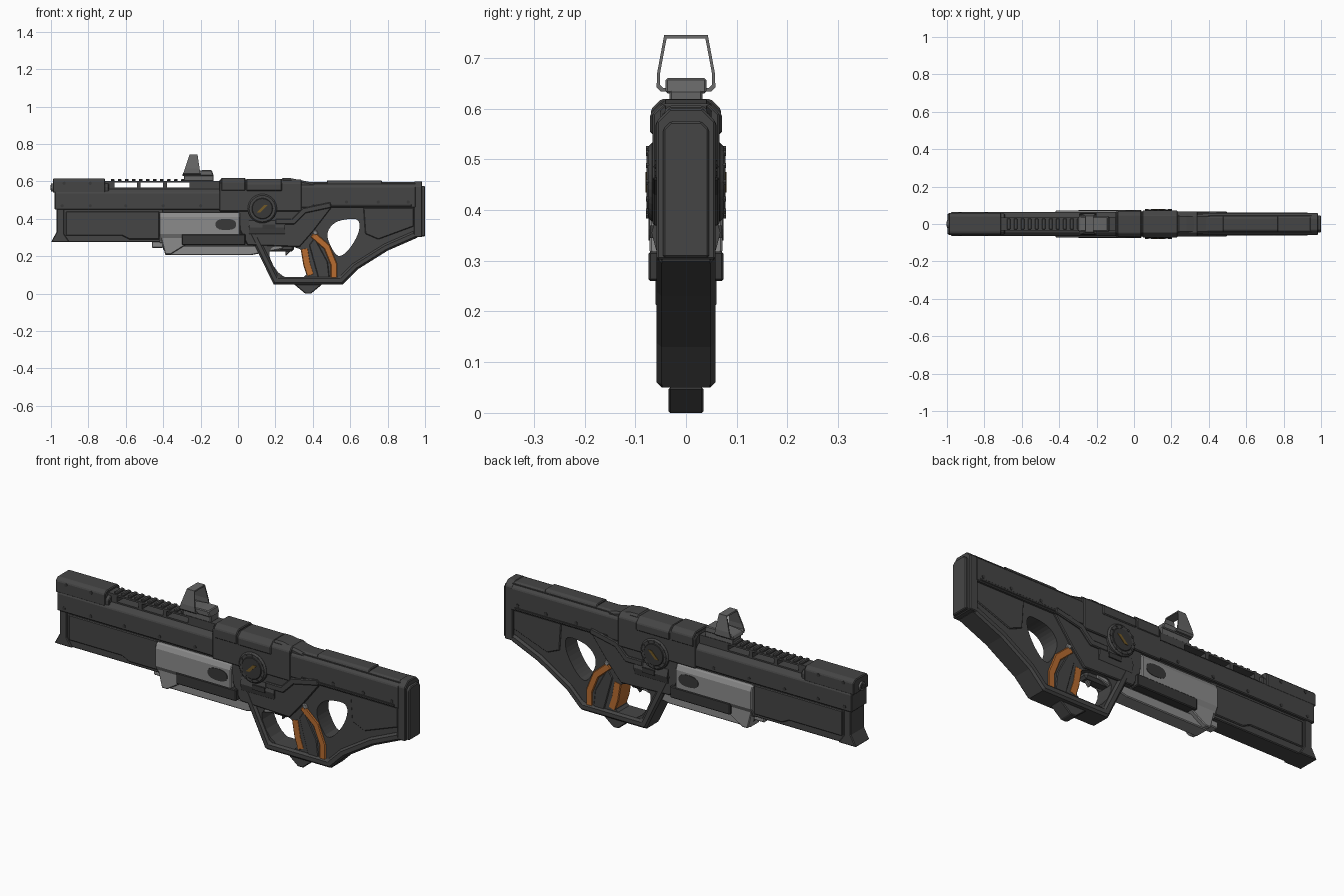
import bpy, bmesh, math
from mathutils import Vector

old = bpy.data.objects.get("Cube")
if old:
    bpy.data.objects.remove(old)


def material(name, red, green, blue):
    mat = bpy.data.materials.new(name)
    mat.use_nodes = True
    mat.diffuse_color = (red, green, blue, 1)
    mat.node_tree.nodes["Principled BSDF"].inputs["Base Color"].default_value = mat.diffuse_color
    return mat


DARK = material("dark grey", .06, .06, .06)
CHARCOAL = material("charcoal", .04, .04, .04)
LIGHT = material("light grey", .26, .26, .26)
MID = material("mid grey", .13, .13, .13)
ORANGE = material("orange", .48, .15, .03)
OCHRE = material("dull ochre", .17, .1, .02)
FINE = .004


def solid(name, mat, outline, low, high, axis, holes=(), chamfer=0):
    """Extrude an outline of (x, z) points along y, or of (y, z) points along x."""
    def place(point, depth):
        across, up = point
        return Vector((across, depth, up) if axis == 'y' else (depth, across, up))

    bm = bmesh.new()
    for loop in [outline, *holes]:
        verts = [bm.verts.new(place(point, low)) for point in loop]
        if holes:
            for start, end in zip(verts, verts[1:] + verts[:1]):
                bm.edges.new((start, end))
        else:
            bm.faces.new(verts)
    if holes:
        bmesh.ops.triangle_fill(bm, edges=bm.edges[:], use_beauty=True)
    extruded = bmesh.ops.extrude_face_region(bm, geom=bm.faces[:])["geom"]
    moved = [item for item in extruded if isinstance(item, bmesh.types.BMVert)]
    bmesh.ops.translate(bm, vec=place((0, 0), high - low), verts=moved)
    bmesh.ops.recalc_face_normals(bm, faces=bm.faces[:])
    mesh = bpy.data.meshes.new(name)
    bm.to_mesh(mesh)
    bm.free()
    mesh.materials.append(mat)
    part = bpy.data.objects.new(name, mesh)
    bpy.context.collection.objects.link(part)
    if chamfer:
        modifier = part.modifiers.new("Chamfer", 'BEVEL')
        modifier.width, modifier.segments = chamfer, 1
        modifier.limit_method, modifier.angle_limit = 'ANGLE', math.radians(35)
    return part


def plate(name, mat, outline, half, chamfer=FINE, holes=()):
    """Side profile extruded equally to both sides."""
    return solid(name, mat, outline, -half, half, 'y', holes, chamfer)


def rectangle(x, z):
    return [(x[0], z[0]), (x[1], z[0]), (x[1], z[1]), (x[0], z[1])]


def block(name, mat, x, z, half, chamfer=FINE):
    return plate(name, mat, rectangle(x, z), half, chamfer)


def mirrored(points):
    return points + [(-across, up) for across, up in reversed(points)]


def beam(name, mat, x, z, half, roof):
    """Long body whose upper edges are cut away by the roof amount."""
    bottom, top = z
    section = mirrored([(half, bottom), (half, top - roof), (half - roof, top)])
    return solid(name, mat, section, *x, 'x', chamfer=FINE)


def circle(x, z, radius, sides=32):
    turns = [math.tau * i / sides for i in range(sides)]
    return [(x + radius * math.cos(turn), z + radius * math.sin(turn)) for turn in turns]


def soften(points):
    """Cut every corner twice to round an outline."""
    for _ in range(2):
        pairs = [(Vector(a), Vector(b)) for a, b in zip(points, points[1:] + points[:1])]
        points = [tuple(a.lerp(b, share)) for a, b in pairs for share in (.25, .75)]
    return points


def ribbon(path, width):
    """Strip of even width lying to the left of a path."""
    path = [Vector(point) for point in path]
    normals = [Vector((a.y - b.y, b.x - a.x)).normalized() for a, b in zip(path, path[1:])]
    inner = []
    for point, before, after in zip(path, normals[:1] + normals, normals + normals[-1:]):
        middle = (before + after).normalized()
        inner.append(point + middle * width / middle.dot(after))
    return [tuple(point) for point in path + inner[::-1]]


# Barrel shroud, front slab and muzzle
beam("barrel_shroud", DARK, x=(-.98, -.06), z=(.45, .56), half=.063, roof=.02)
beam("front_slab", DARK, x=(-.99, -.71), z=(.54, .615), half=.06, roof=.015)
beam("shroud_shoulder", DARK, x=(-.72, -.69), z=(.54, .59), half=.055, roof=.015)
solid("muzzle_ring", MID, circle(0, .567, .022), -1, -.97, 'x')
solid("muzzle_bore", CHARCOAL, circle(0, .567, .014), -1.002, -.99, 'x')

# Slotted top rail with teeth
slots = [rectangle((start, start + .12), (.567, .594)) for start in (-.66, -.52, -.38)]
plate("top_rail", DARK, rectangle((-.71, -.08), (.54, .603)), .034, 0, slots)
for i in range(11):
    start = -.68 + i * .0375
    block("rail_tooth", DARK, x=(start, start + .02), z=(.6, .614), half=.03)

# Lower front housing
block("front_housing", DARK, x=(-.97, -.4), z=(.275, .46), half=.048)
plate("front_flare", DARK, [(-.97, .46), (-.97, .33), (-1, .275), (-.9, .275), (-.93, .32), (-.93, .46)], .056)
plate("housing_panel", DARK, [(-.92, .44), (-.92, .31), (-.62, .31), (-.58, .29), (-.42, .29), (-.42, .44)], .054)
block("inner_housing", CHARCOAL, x=(-.42, .1), z=(.28, .46), half=.045)

# Pump fore-end
shell = mirrored([(.045, .27), (.072, .32), (.072, .41), (.06, .435)])
solid("pump_shell", LIGHT, shell, -.42, .01, 'x', chamfer=FINE)
plate("pump_nose", LIGHT, [(-.42, .33), (-.39, .21), (-.36, .21), (-.28, .26), (-.28, .33)], .06)
plate("pump_keel", LIGHT, [(-.39, .255), (-.39, .206), (.07, .206), (.24, .24), (.24, .255)], .038)
block("pump_inset", CHARCOAL, x=(-.3, .04), z=(.26, .318), half=.074)
plate("pump_slot", CHARCOAL, soften(rectangle((-.12, -.01), (.34, .4))), .074, 0)
block("pump_catch", LIGHT, x=(-.46, -.4), z=(.245, .285), half=.025)
block("lower_tube", DARK, x=(-.4, .3), z=(.225, .285), half=.03, chamfer=.012)

# Receiver
beam("receiver", DARK, x=(-.1, .34), z=(.44, .61), half=.066, roof=.02)
beam("receiver_block", DARK, x=(-.09, .04), z=(.55, .619), half=.069, roof=.02)
beam("receiver_cover", DARK, x=(.045, .235), z=(.55, .614), half=.071, roof=.025)
plate("rear_slope", DARK, [(.23, .5), (.23, .618), (.28, .618), (.42, .59), (.42, .5)], .05, .01)
plate("lower_receiver", DARK, [(0, .46), (.01, .34), (.05, .26), (.33, .25), (.4, .33), (.5, .46)], .057)
plate("side_brace", DARK, ribbon([(.2, .37), (.3, .37), (.36, .43), (.5, .46)], .03), .066)
solid("ejector_drum", DARK, circle(0, .355, .068, sides=12), .06, .25, 'x')
block("drum_slot", CHARCOAL, x=(.13, .2), z=(.345, .37), half=.071, chamfer=0)

# Side discs
hub = Vector((.13, .455))
plate("disc_body", DARK, circle(*hub, .078), .075, .008)
plate("disc_face", CHARCOAL, circle(*hub, .057), .078)
plate("disc_bar", OCHRE, [hub + Vector(end) for end in ((-.03, -.02), (-.01, -.02), (.03, .02), (.01, .02))], .08, 0)
for spot in circle(*hub, .066, sides=12):
    plate("disc_stud", DARK, circle(*spot, .006, sides=6), .079, 0)

# Stock core with trigger and thumb openings, and its outer frame
underside = [(.04, .36), (.19, .05), (.56, .05), (.64, .13), (.8, .23), (.96, .3)]
trigger_gap = soften([(.14, .26), (.34, .25), (.35, .19), (.38, .08), (.22, .08)])
thumb_gap = soften([(.47, .32), (.51, .38), (.58, .4), (.65, .4), (.65, .33), (.6, .24), (.54, .19), (.5, .24)])
plate("stock_core", DARK, underside + [(.95, .59), (.3, .59)], .046, 0, [trigger_gap, thumb_gap])
plate("outer_frame", DARK, ribbon(underside, .04), .058, .01)
plate("floor_foot", DARK, [(.3, .05), (.36, 0), (.39, 0), (.45, .05)], .035)

# Stock upper body, ridge, cap and butt pad
beam("stock_top", DARK, x=(.32, .95), z=(.46, .597), half=.06, roof=.025)
beam("stock_cap", DARK, x=(.475, .77), z=(.57, .606), half=.043, roof=.01)
block("stock_ridge", CHARCOAL, x=(.4, .93), z=(.464, .48), half=.062)
plate("stock_side", DARK, [(.67, .46), (.68, .32), (.75, .29), (.94, .36), (.94, .46)], .051)
beam("butt_pad", DARK, x=(.94, .985), z=(.302, .6), half=.058, roof=.025)
beam("butt_face", DARK, x=(.98, 1), z=(.306, .575), half=.045, roof=.015)

# Grip and trigger
plate("finger_grip", ORANGE, ribbon([(.335, .24), (.35, .15), (.37, .09)], .04), .047)
plate("grip_panel", DARK, [(.38, .26), (.43, .08), (.49, .08), (.48, .17), (.41, .3)], .05)
plate("back_strap", ORANGE, ribbon([(.53, .08), (.53, .16), (.49, .26), (.41, .33)], .035), .052)
plate("strap_tip", LIGHT, [(.39, .335), (.41, .31), (.43, .32), (.42, .34)], .053)
plate("thumb_fin", OCHRE, [(.52, .165), (.56, .175), (.55, .195), (.52, .195)], .045)
plate("trigger", MID, [(.25, .26), (.255, .2), (.3, .25)], .012)

# Reflex sight with a hood that narrows upward
block("sight_mount", MID, x=(-.29, -.13), z=(.6, .637), half=.033)
plate("sight_base", MID, [(-.3, .63), (-.29, .65), (-.19, .66), (-.14, .66), (-.13, .63)], .04)
hood_rim = mirrored([(.05, .634), (.058, .642), (.057, .67), (.043, .745)])
hood_opening = [(across * .89, .69 + (up - .69) * .88) for across, up in hood_rim]
hood = solid("sight_hood", MID, hood_rim, -.295, -.2, 'x', [hood_opening])
for vert in hood.data.vertices:
    vert.co.x += (-.23 - vert.co.x) * (vert.co.z - .634) * 5

# Rivets along both sides
rows = [(.59, .062, (-.93, -.79)), (.47, .065, (-.94, -.79, -.6, -.4, -.2)), (.49, .062, (.58, .75, .91))]
for height, half, places in rows:
    for spot in places:
        plate("rivet", CHARCOAL, circle(spot, height, .009, sides=8), half, 0)
